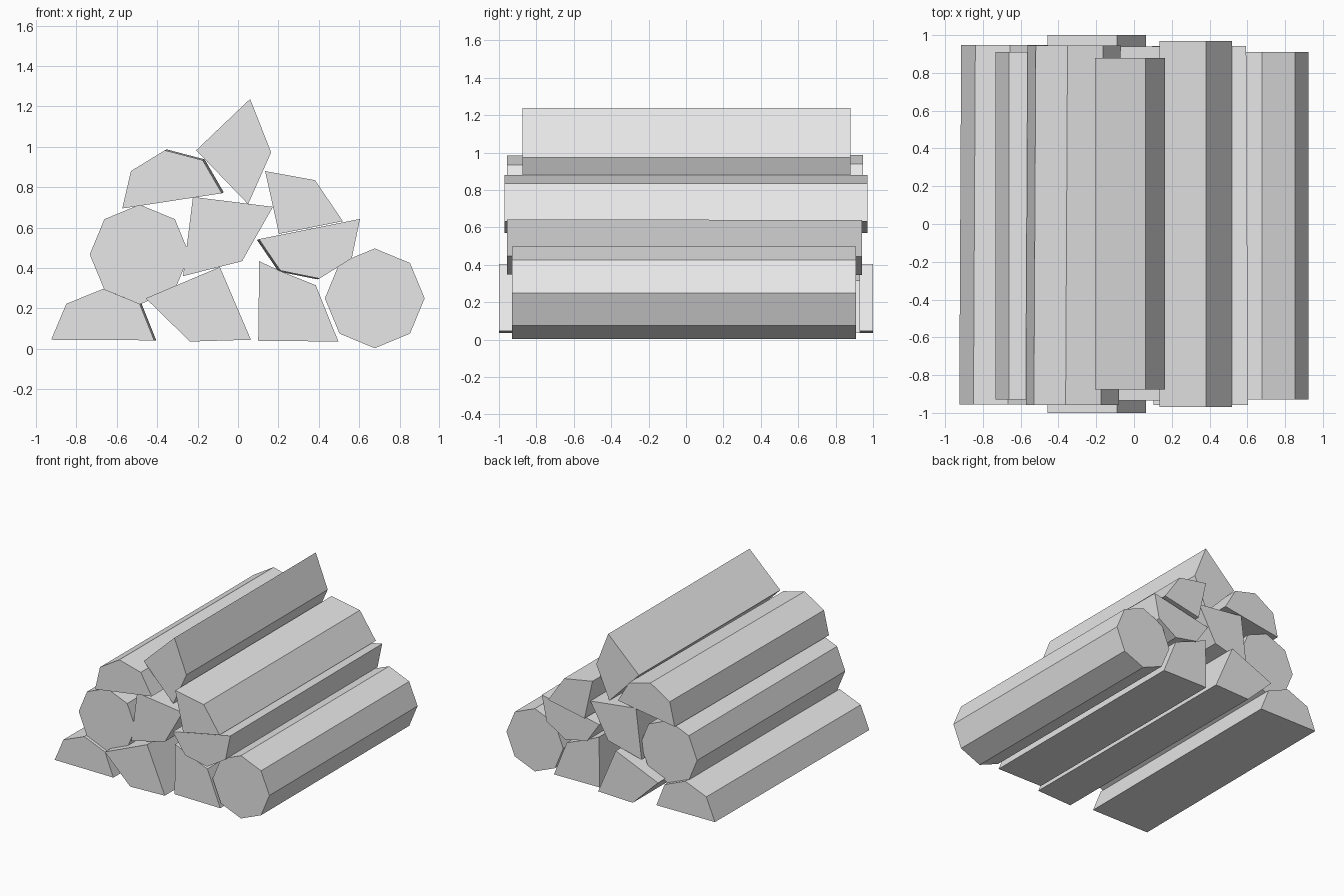
import bpy
import bmesh
from math import cos, sin, pi

old = bpy.data.objects.get("Cube")
if old:
    bpy.data.objects.remove(old, do_unlink=True)

GREY = (0.8, 0.8, 0.8, 1.0)
wood = bpy.data.materials.new("plain_grey")
wood.use_nodes = True
wood.diffuse_color = GREY
wood.node_tree.nodes["Principled BSDF"].inputs["Base Color"].default_value = GREY


def log(name, profile, front, back, drift=(0, 0)):
    """Extrude an (x, z) profile along y; drift skews the back end slightly."""
    bm = bmesh.new()
    face = bm.faces.new([bm.verts.new((x, front, z)) for x, z in profile])
    ext = bmesh.ops.extrude_face_region(bm, geom=[face])
    for v in ext["geom"]:
        if isinstance(v, bmesh.types.BMVert):
            v.co.x += drift[0]
            v.co.y = back
            v.co.z += drift[1]
    bmesh.ops.recalc_face_normals(bm, faces=bm.faces)
    mesh = bpy.data.meshes.new(name)
    bm.to_mesh(mesh)
    bm.free()
    mesh.materials.append(wood)
    obj = bpy.data.objects.new(name, mesh)
    bpy.context.collection.objects.link(obj)


def octagon(cx, cz, r):
    return [(cx + r * cos(i * pi / 4), cz + r * sin(i * pi / 4)) for i in range(8)]


# Whole round logs
log("round_log_lower", octagon(0.677, 0.25, 0.247), -0.93, 0.91)
log("round_log_upper", octagon(-0.487, 0.467, 0.247), -0.93, 0.91)

# Split logs on the ground
log("half_log_ground", [(-0.925, 0.045), (-0.85, 0.223), (-0.667, 0.297),
                        (-0.487, 0.223), (-0.415, 0.042)], -0.955, 0.947, (0.01, 0))
log("split_log_ground_middle", [(-0.457, 0.25), (-0.09, 0.405),
                                (0.064, 0.045), (-0.238, 0.036)], -1, 1)
log("split_log_ground_inner", [(0.105, 0.434), (0.21, 0.385), (0.385, 0.315),
                               (0.497, 0.036), (0.1, 0.04)], -0.93, 0.93)

# Split logs stacked in the middle
log("split_log_centre", [(-0.223, 0.752), (0.173, 0.703),
                         (0.02, 0.434), (-0.272, 0.36)], -0.935, 0.94)
log("half_log_side", [(0.104, 0.543), (0.604, 0.643), (0.563, 0.448),
                      (0.403, 0.348), (0.21, 0.387)], -0.958, 0.942, (-0.01, -0.004))
log("split_log_shoulder", [(0.134, 0.88), (0.381, 0.835),
                           (0.519, 0.632), (0.203, 0.569)], -0.97, 0.97)

# Logs on top
log("half_log_top", [(-0.573, 0.695), (-0.53, 0.88), (-0.362, 0.983),
                     (-0.175, 0.934), (-0.08, 0.77)], -0.957, 0.945, (0.01, 0.004))
log("split_log_peak", [(-0.207, 0.983), (0.06, 1.237),
                       (0.164, 0.973), (0.05, 0.716)], -0.875, 0.88)
